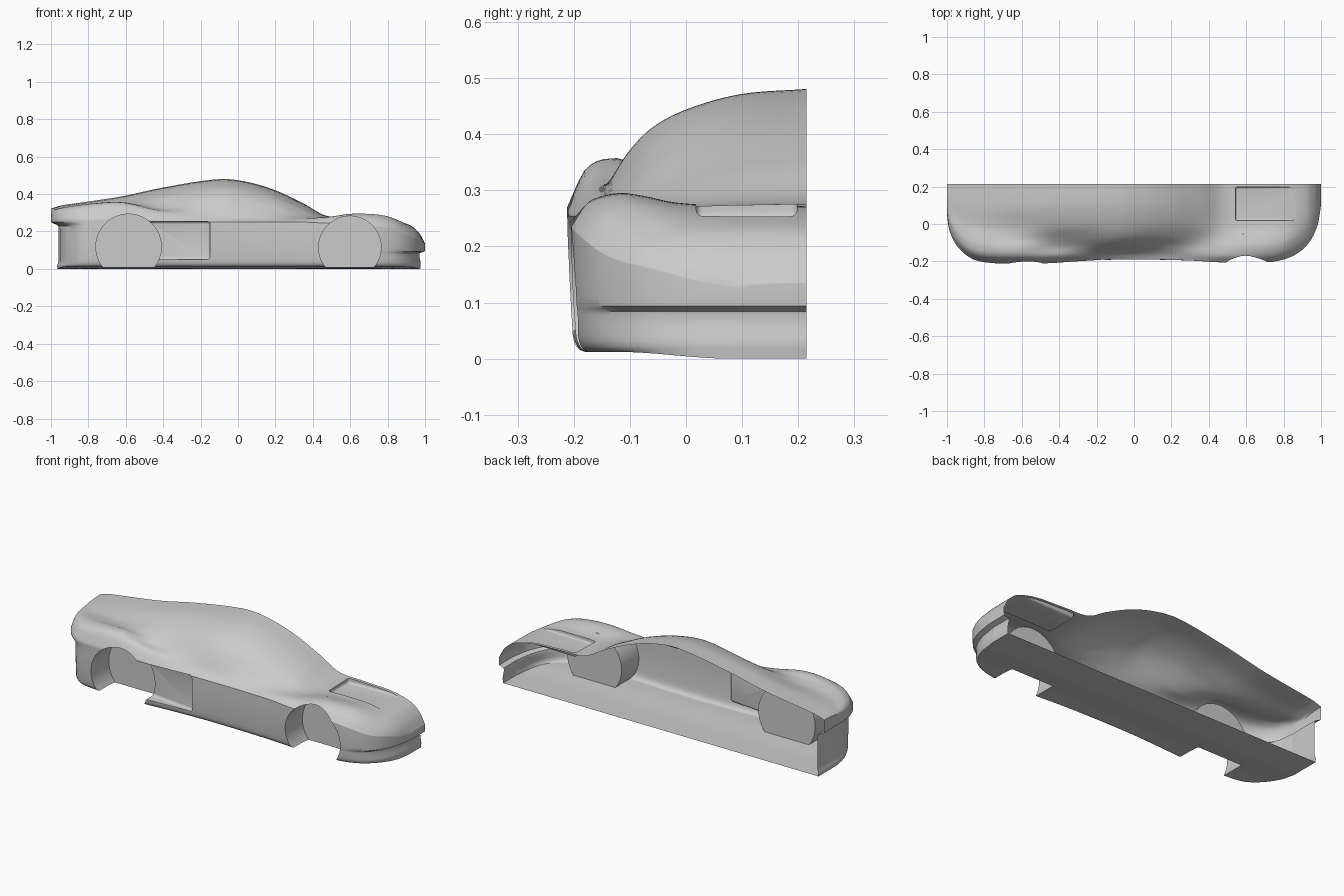
import bpy, bmesh, math
from mathutils import Vector

if "Cube" in bpy.data.objects:
    bpy.data.objects.remove(bpy.data.objects["Cube"])

MID = 0.215  # centre plane of the car: the half shell is open here


def spline(xs, ys, x):
    """Smooth curve through points with uneven spacing."""
    n = len(xs)
    k = 0
    while k < n - 2 and x > xs[k + 1]:
        k += 1
    def slope(i):
        a, b = max(i - 1, 0), min(i + 1, n - 1)
        return (ys[b] - ys[a]) / (xs[b] - xs[a])
    h = xs[k + 1] - xs[k]
    t = (x - xs[k]) / h
    return ((2*t**3 - 3*t*t + 1) * ys[k] + (t**3 - 2*t*t + t) * h * slope(k)
            + (3*t*t - 2*t**3) * ys[k + 1] + (t**3 - t*t) * h * slope(k + 1))


def step(t):
    t = min(max(t, 0), 1)
    return t * t * (3 - 2 * t)


# Plan outline of the body side, rear to nose
OUT = [(-1, .05), (-.985, -.04), (-.94, -.125), (-.86, -.188), (-.75, -.209), (-.6, -.212),
       (-.45, -.209), (-.3, -.199), (-.1, -.19), (.1, -.19), (.3, -.195), (.45, -.204),
       (.6, -.207), (.75, -.2), (.86, -.165), (.935, -.1), (.98, -.01), (1, .1)]
# Height of the upper surface: x station, then heights from centre to side
ACROSS = [0, .3, .55, .7, .8, .92, 1]
TOP = [(-1, .322, .32, .315, .31, .305, .29, .265),
       (-.95, .338, .333, .325, .325, .322, .305, .27),
       (-.8, .36, .352, .337, .343, .347, .328, .265),
       (-.62, .388, .378, .35, .346, .356, .338, .27),
       (-.4, .435, .425, .39, .345, .318, .303, .258),
       (-.1, .48, .47, .44, .405, .36, .28, .25),
       (.05, .465, .455, .425, .385, .335, .272, .25),
       (.2, .42, .41, .38, .34, .3, .265, .25),
       (.35, .35, .34, .315, .288, .275, .267, .25),
       (.47, .285, .28, .273, .273, .277, .272, .245),
       (.62, .275, .275, .277, .29, .295, .28, .245),
       (.8, .265, .266, .272, .28, .279, .258, .22),
       (.92, .233, .233, .231, .226, .218, .202, .175),
       (.97, .19, .19, .188, .184, .18, .17, .155),
       (1, .135, .135, .134, .133, .132, .13, .125)]
WALL = [.258, .25, .244, .238, .23, .2, .15, .11, .094, .089, .084, .078, .06, .04, .03, .022, .016, .012]

SUB, M = 8, 30
N = (len(OUT) - 1) * SUB
idx = list(range(len(OUT)))


def outline(t):
    return Vector((spline(idx, [p[0] for p in OUT], t), spline(idx, [p[1] for p in OUT], t)))


def inset(z, n):
    """How far the wall steps in: tail overhang, nose slot, side taper, sill rounding."""
    tail = max(0, -n.x) ** 2 * (.04 * step((.252 - z) / .024) - .01 * step((.04 - z) / .03))
    nose = max(0, n.x) ** 2 * (.03 * step((.096 - z) / .014) - .008 * step((.07 - z) / .05))
    side = n.y ** 2 * (.012 * (1 - z / .25) - .005 * math.sin(math.pi * min(z / .25, 1)))
    f = min(max((.042 - z) / .03, 0), 1)
    return tail + nose + side + .02 * (1 - math.sqrt(1 - f * f)) * (1 - .8 * n.x ** 2)


# Body solid: upper grid, side wall rings, floor grid
bm = bmesh.new()
rim, normals, top = [], [], []
for i in range(N + 1):
    t = i / SUB
    p = outline(t)
    d = outline(min(t + .01, len(OUT) - 1)) - outline(max(t - .01, 0))
    n = Vector((d.y, -d.x)).normalized()
    if i in (0, N):
        n = Vector((-1 if i == 0 else 1, 0))
    normals.append(n)
    xs = [r[0] for r in TOP]
    section = [spline(xs, [r[c + 1] for r in TOP], p.x) for c in range(len(ACROSS))]
    col = []
    for j in range(M + 1):
        v = 1 - (1 - j / M) ** 1.3
        col.append(bm.verts.new((p.x, MID + (p.y - MID) * v, spline(ACROSS, section, v))))
    top.append(col)


def skin(grid):
    for a, b in zip(grid, grid[1:]):
        for j in range(len(a) - 1):
            bm.faces.new((a[j], a[j + 1], b[j + 1], b[j]))


skin(top)
ring = ([(0, j) for j in range(M)] + [(i, M) for i in range(N + 1)]
        + [(N, j) for j in range(M - 1, -1, -1)])
wall = []
for i, j in ring:
    v, n = top[i][j], normals[i]
    line = [v]
    for k, z in enumerate(WALL):
        zz = min(z, v.co.z - .001 * (k + 1))
        s = inset(zz, n)
        line.append(bm.verts.new((v.co.x - n.x * s, v.co.y - n.y * s, zz)))
    wall.append(line)
skin(wall)
base = {key: line[-1] for key, line in zip(ring, wall)}
floor = []
for i in range(N + 1):
    e = base[(i, M)].co
    col = []
    for j in range(M + 1):
        if (i, j) in base:
            v = base[(i, j)]
        else:
            v = bm.verts.new((e.x, MID + (e.y - MID) * (1 - (1 - j / M) ** 1.3), 0))
        v.co.z = .012 - .012 * step((v.co.y + .12) / .2)
        col.append(v)
    floor.append(col)
skin(floor)
bmesh.ops.holes_fill(bm, edges=[e for e in bm.edges if e.is_boundary], sides=0)
bmesh.ops.recalc_face_normals(bm, faces=bm.faces)


def make(name, b):
    me = bpy.data.meshes.new(name)
    b.to_mesh(me)
    b.free()
    ob = bpy.data.objects.new(name, me)
    bpy.context.collection.objects.link(ob)
    return ob


body = make("half_car_body", bm)


def wheel_cutter(x, z, r):
    bpy.ops.mesh.primitive_cylinder_add(vertices=72, radius=r, depth=.25,
                                        location=(x, -.175, z), rotation=(math.pi / 2, 0, 0))
    ob = bpy.context.object
    ob.name = "wheel_well_cutter"
    return ob


def block_cutter(name, shape, axis, lo, hi, bevel):
    """Extrude a flat polygon along an axis and round its edges."""
    b = bmesh.new()
    def put(p, d):
        c = list(p)
        c.insert(axis, d)
        return b.verts.new(c)
    lower = b.faces.new([put(p, lo) for p in shape])
    up = bmesh.ops.extrude_face_region(b, geom=[lower])
    move = [0, 0, 0]
    move[axis] = hi - lo
    bmesh.ops.translate(b, vec=move, verts=[g for g in up["geom"] if isinstance(g, bmesh.types.BMVert)])
    bmesh.ops.recalc_face_normals(b, faces=b.faces)
    bmesh.ops.bevel(b, geom=b.edges[:], offset=bevel, segments=4, profile=.5, affect='EDGES')
    return make(name, b)


cutters = [
    wheel_cutter(-.585, .118, .175),
    wheel_cutter(.598, .115, .167),
    # Side intake running back into the rear wheel well
    block_cutter("side_intake_cutter", [(-.5, -.135), (-.15, -.172), (-.15, -.3), (-.5, -.3)], 2, .05, .253, .014),
    # Sunken hood vent, deepest at its rear edge
    block_cutter("hood_vent_cutter", [(.542, .25), (.88, .254), (.88, .4), (.542, .4)], 1, .018, .198, .012),
]
for c in cutters:
    c.hide_render = True
    mod = body.modifiers.new("cut", 'BOOLEAN')
    mod.operation, mod.solver, mod.object = 'DIFFERENCE', 'EXACT', c
    bpy.context.view_layer.objects.active = body
    bpy.ops.object.modifier_apply(modifier=mod.name)
    bpy.data.objects.remove(c)

# Open the shell along the centre plane
bm = bmesh.new()
bm.from_mesh(body.data)
cap = [f for f in bm.faces if all(v.co.y > MID - 1e-4 for v in f.verts)]
bmesh.ops.delete(bm, geom=cap, context='FACES')
bm.to_mesh(body.data)
bm.free()

bpy.ops.object.select_all(action='DESELECT')
body.select_set(True)
bpy.context.view_layer.objects.active = body
bpy.ops.object.shade_smooth_by_angle(angle=math.radians(35))
